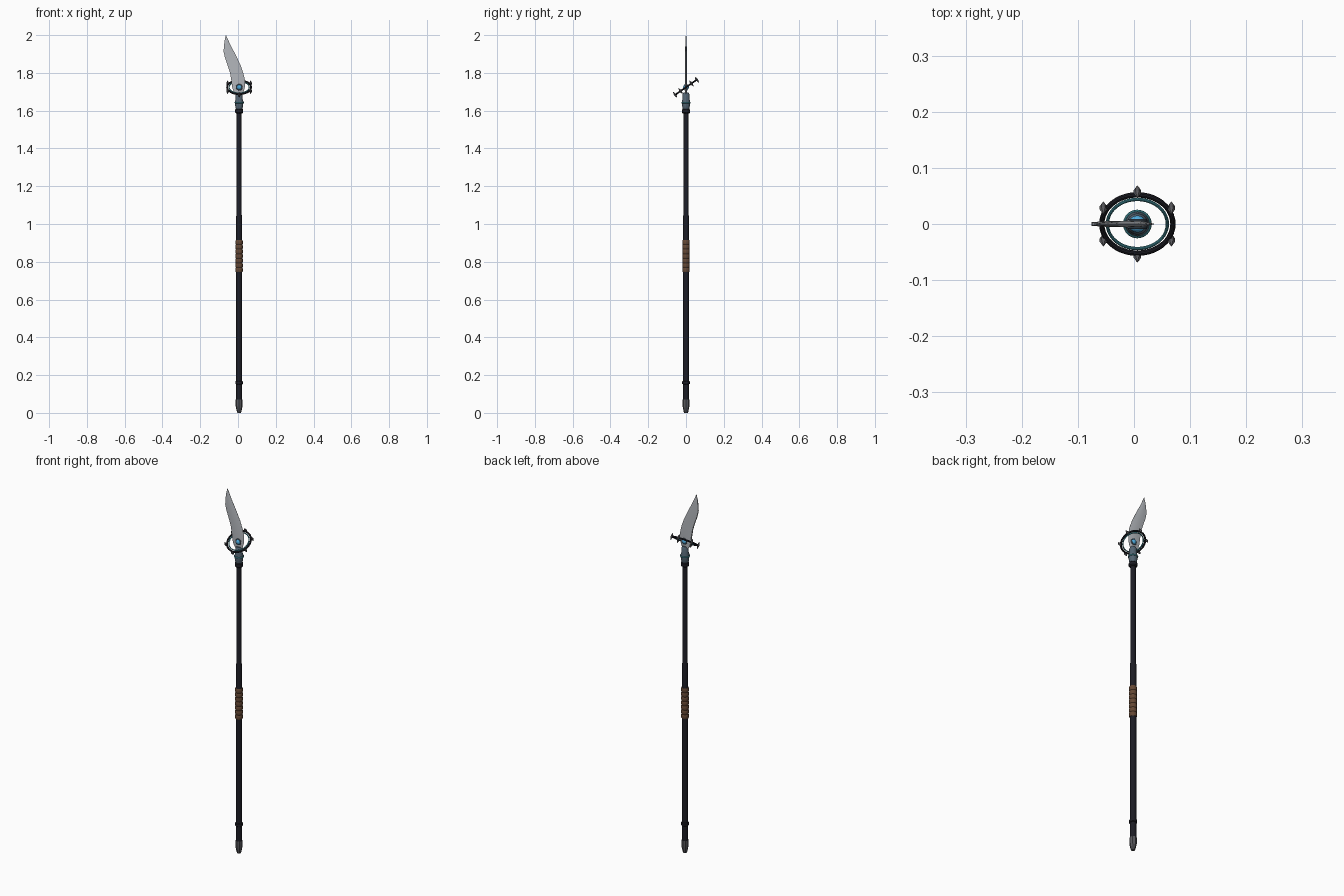
import bpy, bmesh, math
from mathutils import Matrix, Vector

if "Cube" in bpy.data.objects:
    bpy.data.objects.remove(bpy.data.objects["Cube"])

CX = 0.006       # pole axis
RING_Z = 1.724   # ring and gem height
TILT = Matrix.Translation((CX, 0, RING_Z)) @ Matrix.Rotation(math.radians(35), 4, 'X')


def mat(name, r, g, b):
    m = bpy.data.materials.new(name)
    m.diffuse_color = (r, g, b, 1)
    m.use_nodes = True
    m.node_tree.nodes["Principled BSDF"].inputs["Base Color"].default_value = m.diffuse_color
    return m


BLACK = mat("black", 0.012, 0.012, 0.018)
IRON = mat("iron", 0.10, 0.10, 0.11)
STEEL = mat("steel", 0.45, 0.47, 0.50)
SOCKET = mat("blued_steel", 0.09, 0.13, 0.17)
TEAL = mat("teal", 0.06, 0.30, 0.36)
GEM = mat("gem_blue", 0.08, 0.42, 0.75)
LEATHER = mat("leather", 0.13, 0.065, 0.035)


def finish(name, bm, material, smooth=True):
    bmesh.ops.recalc_face_normals(bm, faces=bm.faces)
    me = bpy.data.meshes.new(name)
    bm.to_mesh(me)
    bm.free()
    ob = bpy.data.objects.new(name, me)
    bpy.context.collection.objects.link(ob)
    me.materials.append(material)
    if smooth:
        bpy.ops.object.select_all(action='DESELECT')
        ob.select_set(True)
        bpy.context.view_layer.objects.active = ob
        bpy.ops.object.shade_smooth_by_angle(angle=math.radians(35))
    return ob


def loft(bm, sections):
    rings = [[bm.verts.new(p) for p in s] for s in sections]
    n = len(rings[0])
    for a, b in zip(rings, rings[1:]):
        for i in range(n):
            j = (i + 1) % n
            bm.faces.new((a[i], a[j], b[j], b[i]))
    bm.faces.new(rings[0][::-1])
    bm.faces.new(rings[-1])


def turned(name, profile, material, sides=16):
    bm = bmesh.new()
    loft(bm, [[(CX + r * math.cos(math.tau * i / sides), r * math.sin(math.tau * i / sides), z)
               for i in range(sides)] for r, z in profile])
    return finish(name, bm, material)


def torus(name, R, r, matrix, material):
    bm = bmesh.new()
    N, M = 40, 10
    v = [[bm.verts.new(matrix @ Vector(((R + r * math.cos(b)) * math.cos(a),
                                        (R + r * math.cos(b)) * math.sin(a), r * math.sin(b))))
          for b in [math.tau * k / M for k in range(M)]] for a in [math.tau * k / N for k in range(N)]]
    for i in range(N):
        for j in range(M):
            p, q = v[i], v[(i + 1) % N]
            bm.faces.new((p[j], q[j], q[(j + 1) % M], p[(j + 1) % M]))
    return finish(name, bm, material)


# Pole
turned("butt_cap", [(0.009, 0), (0.012, 0.006), (0.018, 0.035), (0.018, 0.07)], IRON, 8)
turned("lower_shaft", [(0.016, 0.065), (0.016, 0.75)], BLACK)
turned("lower_band", [(0.016, 0.151), (0.02, 0.154), (0.02, 0.166), (0.016, 0.169)], BLACK)
turned("upper_shaft", [(0.016, 0.9), (0.016, 1.04), (0.0135, 1.05), (0.0135, 1.62)], BLACK)

# Leather grip with wrapped ridges
grip = []
for i in range(7):
    z = 0.745 + i * 0.17 / 7
    grip += [(0.0175, z), (0.0195, z + 0.005), (0.0195, z + 0.019)]
turned("leather_grip", grip + [(0.0175, 0.915)], LEATHER)

# Socket
turned("socket_base_band", [(0.016, 1.585), (0.021, 1.59), (0.021, 1.606), (0.016, 1.611)], BLACK)
turned("socket", [(0.016, 1.606), (0.019, 1.615), (0.022, 1.636), (0.022, 1.65),
                  (0.019, 1.66), (0.019, 1.685), (0.013, 1.697)], SOCKET)
torus("socket_teal_band", 0.0215, 0.004, Matrix.Translation((CX, 0, 1.643)), TEAL)

# Blade: thick spine at left, sharp edge at right
stations = [(1.68, -0.008, 0.020, 0.006), (1.70, -0.023, 0.030, 0.006), (1.725, -0.031, 0.036, 0.006),
            (1.765, -0.036, 0.036, 0.006), (1.80, -0.042, 0.028, 0.0055), (1.84, -0.055, 0.014, 0.005),
            (1.88, -0.069, -0.005, 0.005), (1.91, -0.076, -0.020, 0.0045), (1.94, -0.075, -0.036, 0.004),
            (1.97, -0.071, -0.050, 0.003), (2.0, -0.0645, -0.0635, 0.001)]
bm = bmesh.new()
loft(bm, [[(l, -t * 0.7, z), (l + (r - l) * 0.3, -t, z), (l + (r - l) * 0.7, -t * 0.8, z), (r, -0.0004, z),
           (r, 0.0004, z), (l + (r - l) * 0.7, t * 0.8, z), (l + (r - l) * 0.3, t, z), (l, t * 0.7, z)]
          for z, l, r, t in stations])
finish("blade", bm, STEEL)

# Gem and bezel on each face of the blade
for side, label in ((-1, "front"), (1, "back")):
    torus("gem_bezel_" + label, 0.0145, 0.003,
          Matrix.Translation((CX, side * 0.006, RING_Z)) @ Matrix.Rotation(math.pi / 2, 4, 'X'), SOCKET)
    bm = bmesh.new()
    bmesh.ops.create_uvsphere(bm, u_segments=16, v_segments=10, radius=0.0135,
                              matrix=Matrix.Translation((CX, side * 0.005, RING_Z)) @ Matrix.Diagonal((1, 0.75, 1, 1)))
    finish("gem_" + label, bm, GEM)

# Tilted rings
torus("outer_ring", 0.0635, 0.0048, TILT, BLACK)
torus("inner_ring", 0.0535, 0.003, TILT, TEAL)

# Six spindle studs standing across the ring
bm = bmesh.new()
for k in range(6):
    a = math.radians(30 + 60 * k)
    base = TILT @ Matrix.Translation((0.070 * math.cos(a), 0.070 * math.sin(a), 0))
    loft(bm, [[base @ Vector((r * math.cos(math.tau * i / 6), r * math.sin(math.tau * i / 6), z))
               for i in range(6)]
              for r, z in ((0.001, -0.018), (0.0065, -0.005), (0.0065, 0.005), (0.001, 0.018))])
finish("ring_studs", bm, IRON, False)
